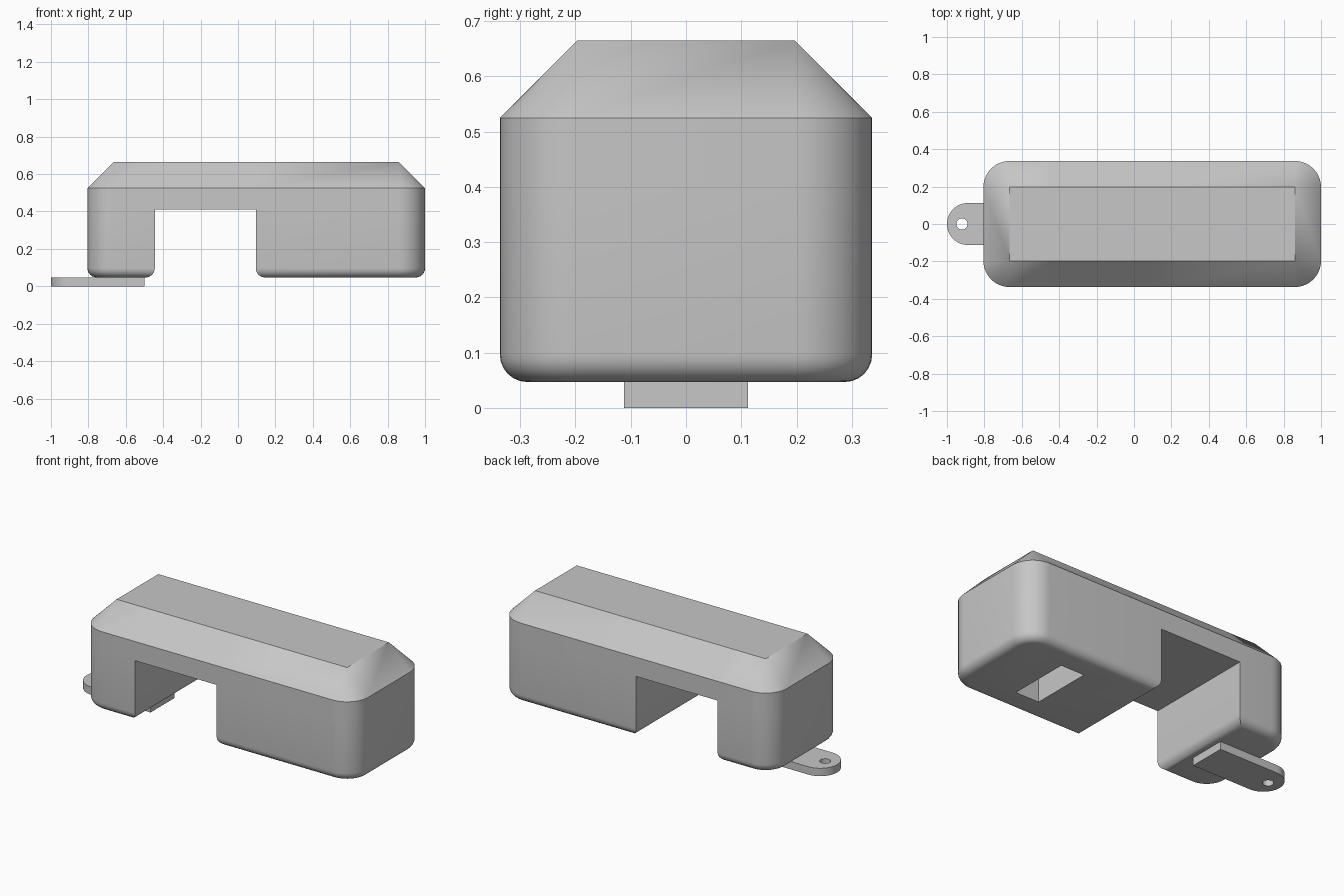
import bpy, bmesh, math
from mathutils import Vector

cube = bpy.data.objects.get("Cube")
if cube:
    bpy.data.objects.remove(cube, do_unlink=True)

# Main dimensions
RIGHT_END, LEFT_END = 1.0, -0.805
CUT_RIGHT, CUT_LEFT = 0.095, -0.445
HALF_DEPTH, CORNER, FILLET = 0.337, 0.14, 0.05
BOTTOM, CEILING, SHOULDER, TOP = 0.047, 0.41, 0.525, 0.665

grey = bpy.data.materials.new("plain grey")
grey.use_nodes = True
colour = (0.57, 0.57, 0.57, 1)
grey.diffuse_color = colour
grey.node_tree.nodes["Principled BSDF"].inputs["Base Color"].default_value = colour


def arc(cx, cy, r, start, end, steps):
    angles = [math.radians(start + (end - start) * i / steps) for i in range(steps + 1)]
    return [(cx + r * math.cos(a), cy + r * math.sin(a)) for a in angles]


def half(side, inset=0, cut_inset=0):
    """Outline of one end of the body: square at the cut, rounded at the end."""
    end, cut = (RIGHT_END, CUT_RIGHT) if side > 0 else (-LEFT_END, -CUT_LEFT)
    r, cx, cy = CORNER - inset, end - CORNER, HALF_DEPTH - CORNER
    y, x = HALF_DEPTH - inset, cut + cut_inset
    pts = [(x, -y)] + arc(cx, -cy, r, -90, 0, 10) + arc(cx, cy, r, 0, 90, 10) + [(x, y)]
    return [(side * px, side * py) for px, py in pts]


def loft(bm, rings, cap_bottom=True, cap_top=True):
    loops = [[bm.verts.new((x, y, z)) for x, y in pts] for pts, z in rings]
    n = len(loops[0])
    for low, high in zip(loops, loops[1:]):
        for i in range(n):
            j = (i + 1) % n
            bm.faces.new((low[i], low[j], high[j], high[i]))
    if cap_bottom:
        bm.faces.new(loops[0][::-1])
    if cap_top:
        bm.faces.new(loops[-1])


def finish(name, bm):
    bmesh.ops.remove_doubles(bm, verts=bm.verts, dist=0.0001)
    bmesh.ops.recalc_face_normals(bm, faces=bm.faces)
    mesh = bpy.data.meshes.new(name)
    bm.to_mesh(mesh)
    bm.free()
    mesh.materials.append(grey)
    obj = bpy.data.objects.new(name, mesh)
    bpy.context.collection.objects.link(obj)
    return obj


def cut_and_shade(obj, cutter):
    cutter.hide_render = True
    mod = obj.modifiers.new("cut", "BOOLEAN")
    mod.operation, mod.solver, mod.object = "DIFFERENCE", "EXACT", cutter
    bpy.ops.object.select_all(action="DESELECT")
    obj.select_set(True)
    bpy.context.view_layer.objects.active = obj
    bpy.ops.object.modifier_apply(modifier=mod.name)
    bpy.data.objects.remove(cutter, do_unlink=True)
    bpy.ops.object.shade_smooth_by_angle(angle=math.radians(30))


# Body: two legs with filleted feet, joined by a chamfered bridge
body_bm = bmesh.new()
for side in (1, -1):
    rings = []
    for i in range(7):
        a = math.pi / 2 * i / 6
        d = FILLET * (1 - math.sin(a))
        rings.append((half(side, d, d), BOTTOM + FILLET * (1 - math.cos(a))))
    loft(body_bm, rings + [(half(side), CEILING)], cap_top=False)
full = half(1) + half(-1)
ridge = half(1, CORNER) + half(-1, CORNER)
loft(body_bm, [(full, CEILING), (full, SHOULDER), (ridge, TOP)], cap_bottom=False)
# Underside of the bridge
body_bm.faces.new([body_bm.verts.new((x, y, CEILING)) for x, y in (
    (CUT_LEFT, -HALF_DEPTH), (CUT_LEFT, HALF_DEPTH),
    (CUT_RIGHT, HALF_DEPTH), (CUT_RIGHT, -HALF_DEPTH))])
body = finish("body", body_bm)

# Rectangular pocket in the underside of the long leg
pocket_bm = bmesh.new()
pocket = [(0.5, -0.185), (0.655, -0.185), (0.655, 0.185), (0.5, 0.185)]
loft(pocket_bm, [(pocket, -0.1), (pocket, 0.3)])
cut_and_shade(body, finish("pocket_cutter", pocket_bm))

# Mounting tab with a round end and a hole
tab_bm = bmesh.new()
tab = [(-0.5, -0.112), (-0.5, 0.112)] + arc(-0.888, 0, 0.112, 90, 270, 24)
loft(tab_bm, [(tab, 0), (tab, BOTTOM)])
hole_bm = bmesh.new()
hole = arc(-0.92, 0, 0.03, 0, 345, 23)
loft(hole_bm, [(hole, -0.1), (hole, 0.1)])
cut_and_shade(finish("mounting_tab", tab_bm), finish("hole_cutter", hole_bm))
